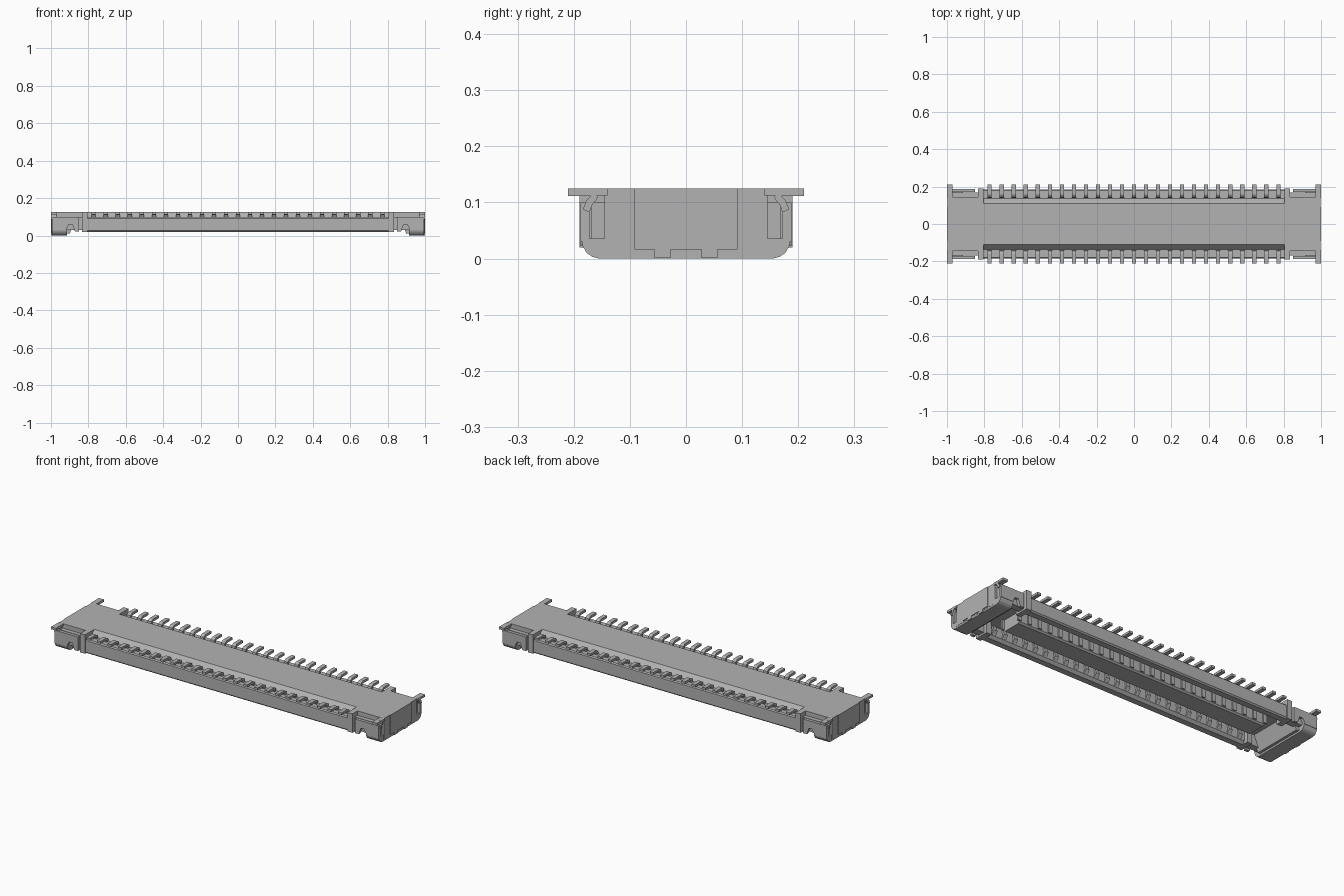
import bpy, bmesh
from mathutils import Vector

cube = bpy.data.objects.get("Cube")
if cube:
    bpy.data.objects.remove(cube, do_unlink=True)

grey = bpy.data.materials.new("plain_grey")
grey.use_nodes = True
grey.diffuse_color = (0.45, 0.45, 0.45, 1)
grey.node_tree.nodes["Principled BSDF"].inputs["Base Color"].default_value = (0.45, 0.45, 0.45, 1)


def finish(name, bm):
    bmesh.ops.recalc_face_normals(bm, faces=bm.faces)
    mesh = bpy.data.meshes.new(name)
    bm.to_mesh(mesh)
    bm.free()
    mesh.materials.append(grey)
    ob = bpy.data.objects.new(name, mesh)
    bpy.context.collection.objects.link(ob)
    return ob


def prism(bm, points, axis, lo, hi):
    """Extrude a profile along x (points are y, z) or along y (points are x, z)."""
    def place(p, t):
        return (t, p[0], p[1]) if axis == "x" else (p[0], t, p[1])
    a = [bm.verts.new(place(p, lo)) for p in points]
    b = [bm.verts.new(place(p, hi)) for p in points]
    bm.faces.new(a)
    bm.faces.new(b[::-1])
    n = len(points)
    for i in range(n):
        j = (i + 1) % n
        bm.faces.new((a[i], b[i], b[j], a[j]))


def box(bm, x, y, z):
    prism(bm, [(y[0], z[0]), (y[1], z[0]), (y[1], z[1]), (y[0], z[1])], "x", *x)


def ribbon(points, thickness):
    """Outline of a bent strip with constant thickness."""
    pts = [Vector(p) for p in points]
    left, right = [], []
    for i, p in enumerate(pts):
        d = (pts[min(i + 1, len(pts) - 1)] - pts[max(i - 1, 0)]).normalized()
        n = Vector((-d.y, d.x)) * thickness / 2
        left.append(p + n)
        right.append(p - n)
    return left + right[::-1]


def mirror(ob, x=False, y=False):
    mod = ob.modifiers.new("mirror", "MIRROR")
    mod.use_axis = (x, y, False)
    mod.use_mirror_merge = False
    return ob


# Top plate with sloped long edges
bm = bmesh.new()
prism(bm, [(-0.11, 0.125), (0.11, 0.125), (0.135, 0.098), (0.135, 0.088),
           (-0.135, 0.088), (-0.135, 0.098)], "x", -0.825, 0.825)
finish("top_plate", bm)

# Central tongue inside the cavity
bm = bmesh.new()
prism(bm, [(-0.058, 0.09), (-0.058, 0.032), (-0.05, 0.024), (0.05, 0.024),
           (0.058, 0.032), (0.058, 0.09)], "x", -0.77, 0.77)
finish("centre_tongue", bm)

# Long side walls
bm = bmesh.new()
prism(bm, [(0.132, 0.098), (0.132, 0.035), (0.145, 0.02), (0.178, 0.02),
           (0.185, 0.027), (0.185, 0.092), (0.18, 0.098)], "x", -0.83, 0.83)
mirror(finish("side_wall", bm), y=True)

# Posts at the ends of the walls
bm = bmesh.new()
box(bm, (0.805, 0.835), (0.11, 0.19), (0.02, 0.125))
mirror(finish("wall_post", bm), x=True, y=True)

# End blocks with a sloped inner face
bm = bmesh.new()
prism(bm, [(0.82, 0.125), (0.996, 0.125), (0.996, 0.01), (0.9, 0.01),
           (0.865, 0.09), (0.82, 0.09)], "y", -0.145, 0.145)
box(bm, (0.99, 1.0), (-0.092, 0.092), (0.016, 0.125))
mirror(finish("end_block", bm), x=True)

# Lower shoulder beside each end block
bm = bmesh.new()
box(bm, (0.83, 0.985), (0.13, 0.168), (0.03, 0.1))
mirror(finish("end_shoulder", bm), x=True, y=True)

# Rounded metal trough under each end
bm = bmesh.new()
half = [(0.187, 0.036), (0.184, 0.022), (0.177, 0.01), (0.167, 0.003), (0.155, 0.0)]
prism(bm, half + [(-y, z) for y, z in reversed(half)], "x", 0.915, 0.995)
mirror(finish("end_trough", bm), x=True)

# Metal side plate with an arched notch
bm = bmesh.new()
prism(bm, [(0.85, 0.022), (0.85, 0.1), (0.995, 0.1), (0.995, 0.03), (0.92, 0.03),
           (0.905, 0.058), (0.885, 0.058), (0.872, 0.022)], "y", 0.172, 0.188)
mirror(finish("side_plate", bm), x=True, y=True)

# Flared solder tabs at the corners
bm = bmesh.new()
prism(bm, ribbon([(0.178, 0.085), (0.172, 0.1), (0.163, 0.11), (0.168, 0.118),
                  (0.21, 0.118)], 0.013), "x", 0.97, 1.0)
box(bm, (0.97, 1.0), (0.14, 0.172), (0.112, 0.1245))
mirror(finish("corner_tab", bm), x=True, y=True)

# Small feet on the end faces
bm = bmesh.new()
box(bm, (0.985, 1.0), (0.028, 0.056), (0.001, 0.016))
mirror(finish("end_foot", bm), x=True, y=True)

# Contact rows: bent tail, wall spring and tongue strip
bm = bmesh.new()
count, pitch, width = 25, 0.0643, 0.011
tail = ribbon([(0.21, 0.118), (0.158, 0.118), (0.149, 0.113), (0.145, 0.09)], 0.013)
spring = ribbon([(0.134, 0.088), (0.128, 0.075), (0.122, 0.058), (0.134, 0.04)], 0.01)
strip = ribbon([(0.06, 0.088), (0.06, 0.036)], 0.01)
for i in range(count):
    x = (i - (count - 1) / 2) * pitch
    for shape in (tail, spring, strip):
        prism(bm, shape, "x", x - width, x + width)
mirror(finish("contacts", bm), y=True)
